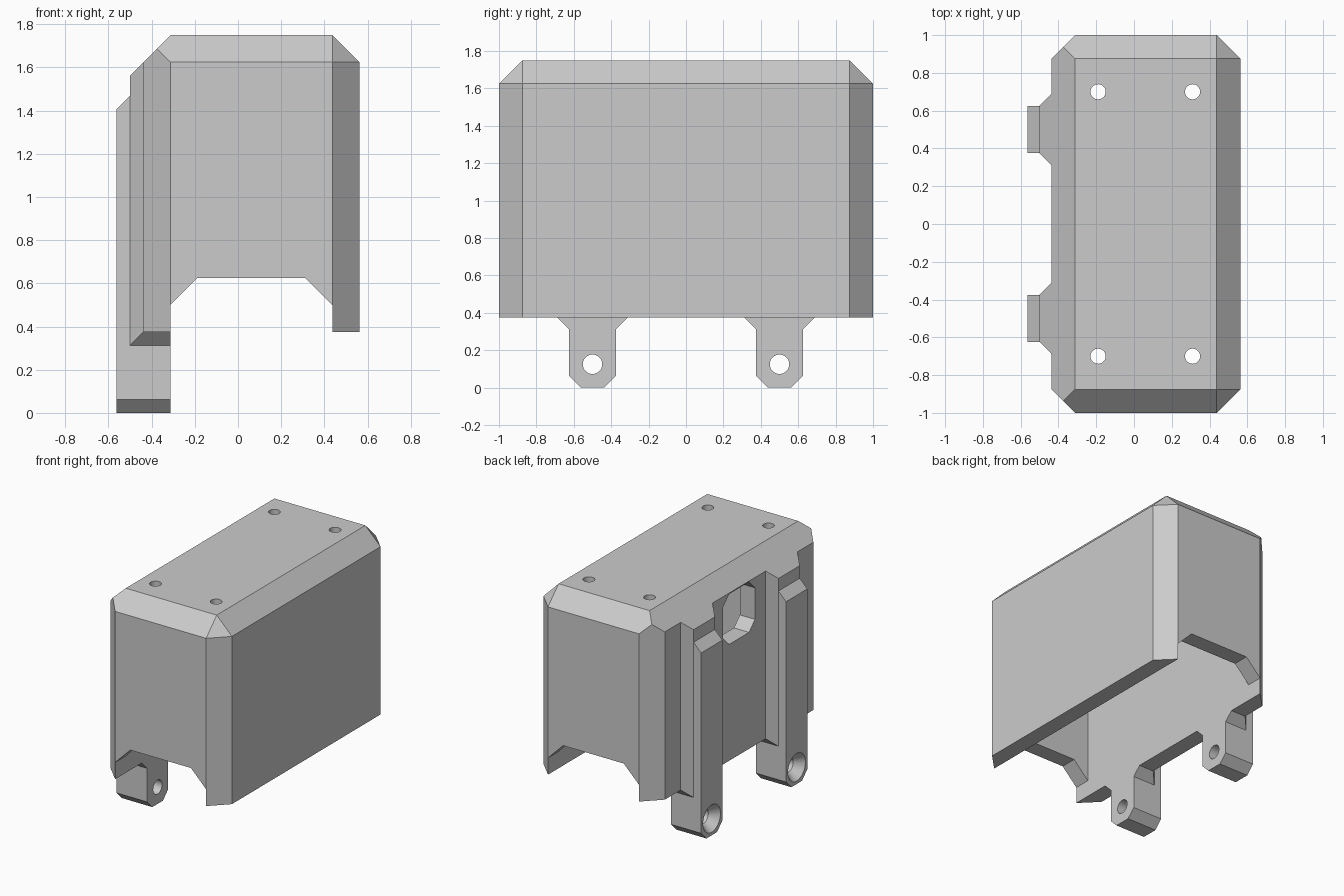
import bpy, bmesh, math
from mathutils import Matrix, Vector

if "Cube" in bpy.data.objects:
    bpy.data.objects.remove(bpy.data.objects["Cube"])

grey = bpy.data.materials.new("light grey")
grey.use_nodes = True
grey.diffuse_color = (0.6, 0.6, 0.6, 1)
grey.node_tree.nodes["Principled BSDF"].inputs["Base Color"].default_value = (0.6, 0.6, 0.6, 1)

C = 0.125                                # chamfer and wall thickness
H = C / 2
LEFT, RIGHT, END, TOP, BASE = -0.4375, 0.5625, 1.0, 1.75, 0.375


def finish(name, bm):
    bmesh.ops.recalc_face_normals(bm, faces=bm.faces)
    mesh = bpy.data.meshes.new(name)
    bm.to_mesh(mesh)
    bm.free()
    mesh.materials.append(grey)
    obj = bpy.data.objects.new(name, mesh)
    bpy.context.collection.objects.link(obj)
    return obj


def hull(name, points):
    bm = bmesh.new()
    for p in points:
        bm.verts.new(p)
    bmesh.ops.convex_hull(bm, input=bm.verts)
    bmesh.ops.dissolve_limit(bm, angle_limit=0.01, verts=bm.verts, edges=bm.edges)
    return finish(name, bm)


def rod(name, centre, axis, r1, r2, depth):
    bm = bmesh.new()
    turn = Vector((0, 0, 1)).rotation_difference(Vector(axis)).to_matrix().to_4x4()
    bmesh.ops.create_cone(bm, cap_ends=True, segments=32, radius1=r1, radius2=r2,
                          depth=depth, matrix=Matrix.Translation(centre) @ turn)
    return finish(name, bm)


def combine(target, tool, operation):
    mod = target.modifiers.new(operation.lower(), 'BOOLEAN')
    mod.operation, mod.solver, mod.object = operation, 'EXACT', tool
    bpy.context.view_layer.objects.active = target
    bpy.ops.object.modifier_apply(modifier=mod.name)
    bpy.data.objects.remove(tool)


# Outer block: triangular corners on the right, mitred corners on the left
pts = []
for s in (-1, 1):
    for x, d in ((LEFT, 1), (RIGHT, -1)):
        inner, end = x + d * C, s * (END - C)
        pts += [(inner, end, TOP), (inner, s * END, TOP - C), (x, end, TOP - C),
                (inner, s * END, BASE), (x, end, BASE)]
    pts.append((LEFT + H, s * (END - H), TOP - H))
shell = hull("cover_shell", pts)

# Two mounting legs with flared roots
for c in (-0.5, 0.5):
    flare, leg = [], []
    for s in (-1, 1):
        wide, narrow = c + s * (C + H), c + s * C
        flare += [(LEFT - H, narrow, BASE - H), (LEFT - H, narrow, TOP - C - H),
                  (LEFT, wide, BASE), (LEFT, wide, TOP - C), (LEFT + C, wide, TOP),
                  (-0.2, wide, BASE), (-0.2, wide, 1.6), (-0.2, narrow, BASE - H)]
        for x, z in ((LEFT - C, 1.406), (LEFT - H, 1.469), (-0.2, 1.5)):
            leg += [(x, narrow, z), (x, narrow, H), (x, c + s * H, 0)]
    combine(shell, hull("leg_flare", flare), 'UNION')
    combine(shell, hull("mounting_leg", leg), 'UNION')

# Hollow inside, then the arched openings in both end walls
x0, x1 = LEFT + C, RIGHT - C
combine(shell, hull("cavity", [(x, y, z) for x in (x0, x1) for y in (C - END, END - C)
                               for z in (-0.1, TOP - C)]), 'DIFFERENCE')
arch = [(x0, -0.1), (x0, 0.5), (x0 + C, 0.625), (x1 - C, 0.625), (x1, 0.5), (x1, -0.1)]
combine(shell, hull("end_arch", [(x, y, z) for x, z in arch for y in (-1.2, 1.2)]), 'DIFFERENCE')

# Eight-sided cable window high in the left wall
w, k = 0.1875, 0.07
window = [(a, b) for sa in (-1, 1) for sb in (-1, 1)
          for a, b in ((sa * w, sb * (w - k)), (sa * (w - k), sb * w))]
combine(shell, hull("cable_window", [(x, a, 1.43 + b) for a, b in window for x in (-0.7, -0.2)]),
        'DIFFERENCE')

# Screw holes in the roof
for x in (-0.19, 0.31):
    for y in (-0.7, 0.7):
        combine(shell, rod("roof_hole", (x, y, TOP), (0, 0, 1), 0.04, 0.04, 0.5), 'DIFFERENCE')

# Countersunk screw holes in the legs
for y in (-0.5, 0.5):
    combine(shell, rod("leg_hole", (-0.44, y, C), (1, 0, 0), 0.052, 0.052, 0.6), 'DIFFERENCE')
    combine(shell, rod("countersink", (-0.54, y, C), (1, 0, 0), 0.12, 0.05, 0.09), 'DIFFERENCE')

# Flat planes with smooth hole walls
bpy.ops.object.select_all(action='DESELECT')
shell.select_set(True)
bpy.context.view_layer.objects.active = shell
bpy.ops.object.shade_smooth_by_angle(angle=math.radians(25))
